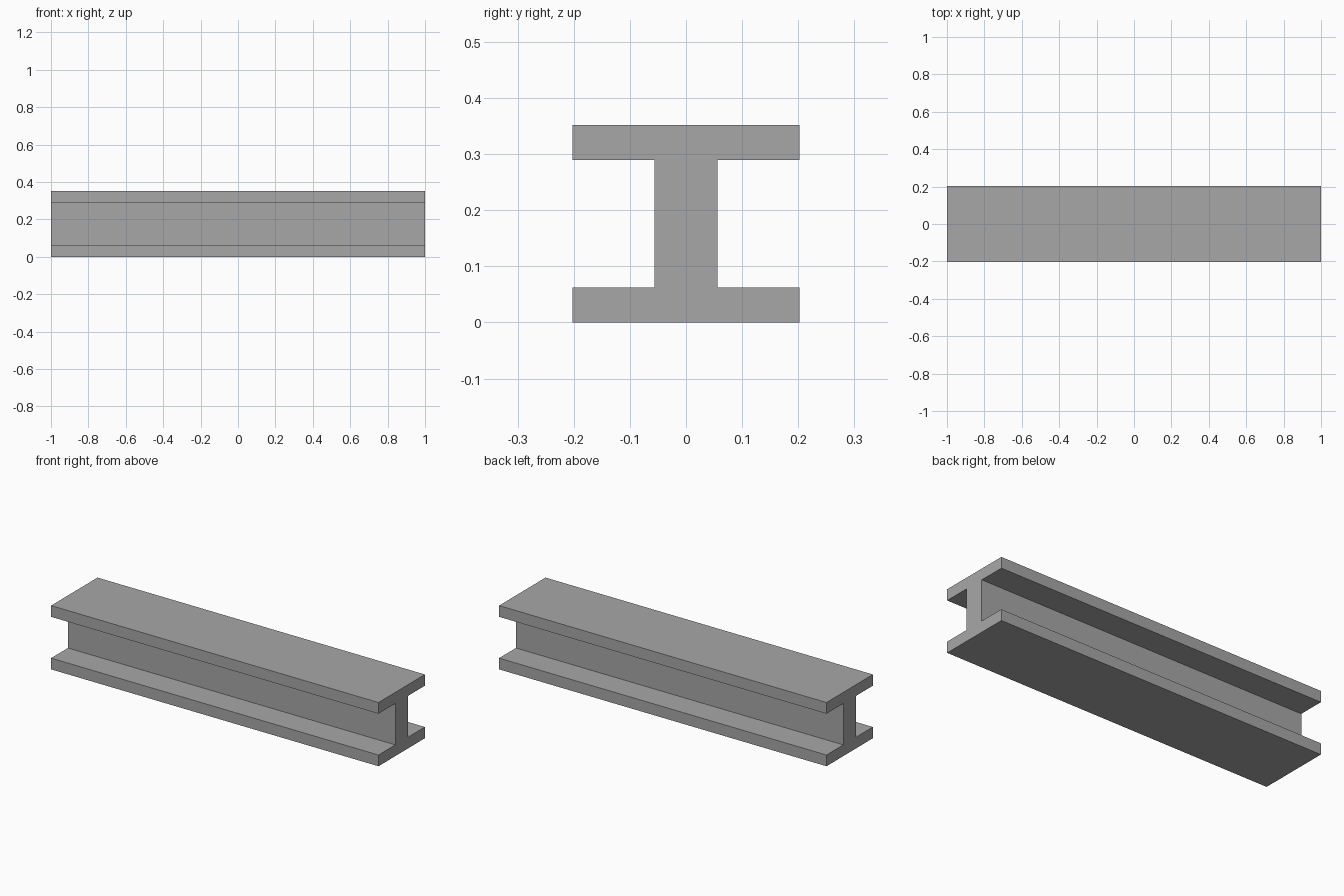
import bpy
import bmesh

if "Cube" in bpy.data.objects:
    bpy.data.objects.remove(bpy.data.objects["Cube"])

LENGTH = 2.0
HEIGHT = 0.352
FLANGE_HALF = 0.2025   # half width of the flanges
WEB_HALF = 0.056       # half thickness of the web
FLANGE_T = 0.062       # flange thickness

grey = bpy.data.materials.new("steel_grey")
grey.diffuse_color = (0.39, 0.39, 0.39, 1.0)
grey.use_nodes = True
grey.node_tree.nodes["Principled BSDF"].inputs["Base Color"].default_value = grey.diffuse_color

# I-shaped cross-section: +y half, mirrored for the -y half
half = [(FLANGE_HALF, 0), (FLANGE_HALF, FLANGE_T), (WEB_HALF, FLANGE_T),
        (WEB_HALF, HEIGHT - FLANGE_T), (FLANGE_HALF, HEIGHT - FLANGE_T),
        (FLANGE_HALF, HEIGHT)]
profile = half + [(-y, z) for y, z in reversed(half)]

# Beam: profile extruded along x
bm = bmesh.new()
end = bm.faces.new([bm.verts.new((-LENGTH / 2, y, z)) for y, z in profile])
ext = bmesh.ops.extrude_face_region(bm, geom=[end], use_keep_orig=True)
moved = [g for g in ext["geom"] if isinstance(g, bmesh.types.BMVert)]
bmesh.ops.translate(bm, verts=moved, vec=(LENGTH, 0, 0))
bmesh.ops.recalc_face_normals(bm, faces=bm.faces)

mesh = bpy.data.meshes.new("i_beam")
bm.to_mesh(mesh)
bm.free()
mesh.materials.append(grey)
beam = bpy.data.objects.new("i_beam", mesh)
bpy.context.collection.objects.link(beam)
